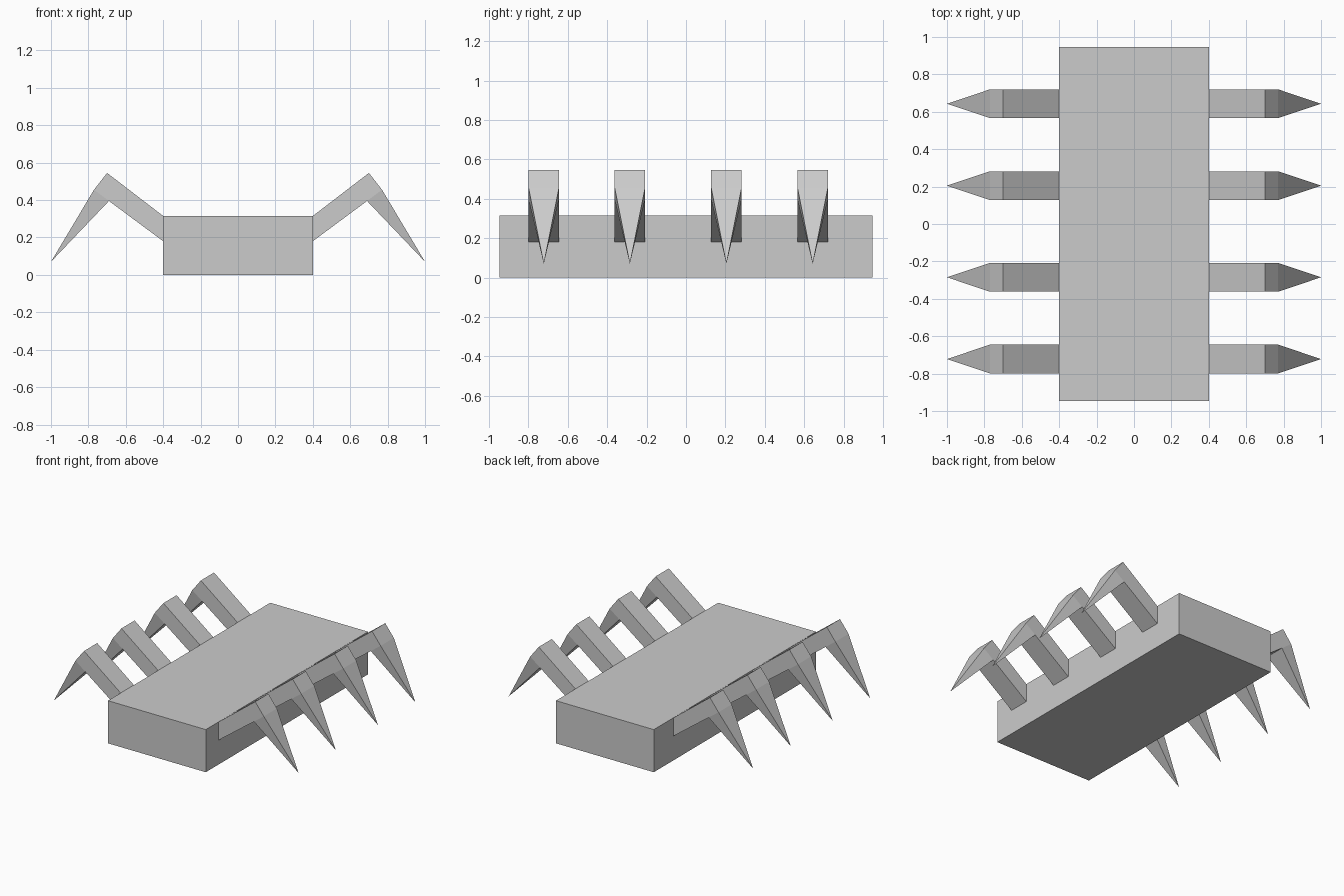
import bpy, bmesh

if "Cube" in bpy.data.objects:
    bpy.data.objects.remove(bpy.data.objects["Cube"])

grey = bpy.data.materials.new("light_grey")
grey.diffuse_color = (0.6, 0.6, 0.6, 1)
grey.use_nodes = True
grey.node_tree.nodes["Principled BSDF"].inputs["Base Color"].default_value = grey.diffuse_color


def make_object(name, bm):
    bmesh.ops.recalc_face_normals(bm, faces=bm.faces)
    mesh = bpy.data.meshes.new(name)
    bm.to_mesh(mesh)
    bm.free()
    mesh.materials.append(grey)
    obj = bpy.data.objects.new(name, mesh)
    bpy.context.collection.objects.link(obj)
    return obj


# Flat box body
bm = bmesh.new()
bmesh.ops.create_cube(bm, size=1)
for v in bm.verts:
    v.co = (v.co.x * 0.8, v.co.y * 1.895, (v.co.z + 0.5) * 0.315)
make_object("body", bm)


# Leg: slanted square beam, wedge knee and a pointed shin
HALF_WIDTH = 0.077
PROFILE = [(0.4, 0.315), (0.4, 0.18), (0.69, 0.395), (0.77, 0.455), (0.70, 0.545)]
TIP = (1.0, 0.07)


def make_leg(name, side, y):
    bm = bmesh.new()
    a, b = [[bm.verts.new((side * x, y + s * HALF_WIDTH, z)) for x, z in PROFILE]
            for s in (-1, 1)]
    tip = bm.verts.new((side * TIP[0], y, TIP[1]))
    for row in (a, b):
        bm.faces.new((row[0], row[1], row[2], row[4]))   # thigh side
        bm.faces.new((row[2], row[3], row[4]))           # knee side
        bm.faces.new((row[2], row[3], tip))              # shin side
    for i, j in ((0, 1), (1, 2), (3, 4), (4, 0)):        # faces across the width
        bm.faces.new((a[i], a[j], b[j], b[i]))
    bm.faces.new((a[3], b[3], tip))                      # shin outside
    bm.faces.new((a[2], b[2], tip))                      # shin inside
    make_object(name, bm)


for n, y in enumerate((-0.722, -0.285, 0.205, 0.643), 1):
    make_leg(f"right_leg_{n}", 1, y)
    make_leg(f"left_leg_{n}", -1, y)
